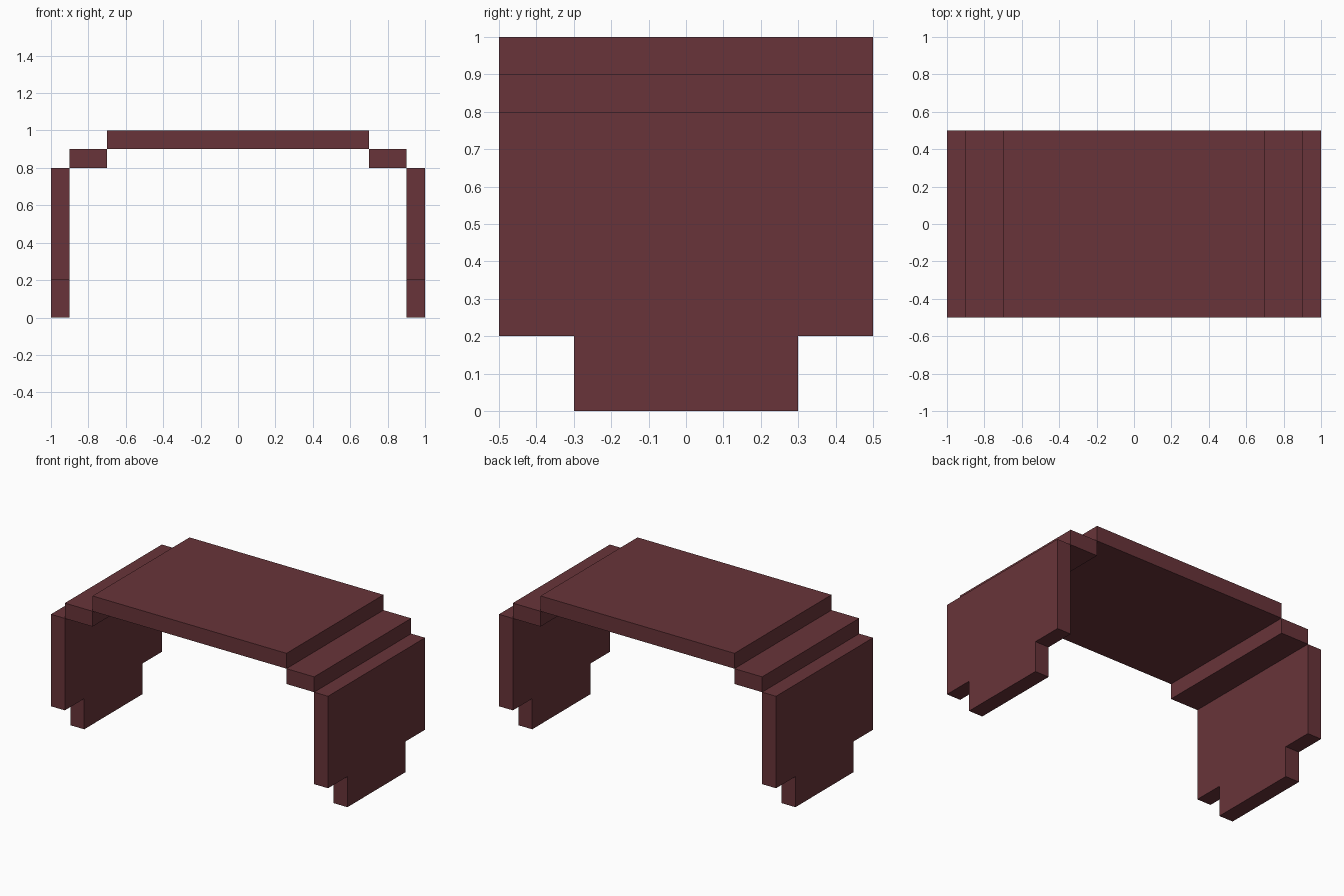
import bpy

if "Cube" in bpy.data.objects:
    bpy.data.objects.remove(bpy.data.objects["Cube"])

# One flat dark red-brown colour
maroon = bpy.data.materials.new("dark_maroon")
maroon.diffuse_color = (0.138, 0.034, 0.041, 1.0)
maroon.use_nodes = True
maroon.node_tree.nodes["Principled BSDF"].inputs["Base Color"].default_value = maroon.diffuse_color


def prism(name, outline, x0, x1):
    """Extrude a closed (y, z) outline from x0 to x1."""
    n = len(outline)
    verts = [(x, y, z) for x in (x0, x1) for y, z in outline]
    faces = [tuple(reversed(range(n))), tuple(range(n, 2 * n))]
    faces += [(i, (i + 1) % n, n + (i + 1) % n, n + i) for i in range(n)]
    mesh = bpy.data.meshes.new(name)
    mesh.from_pydata(verts, [], faces)
    mesh.materials.append(maroon)
    obj = bpy.data.objects.new(name, mesh)
    bpy.context.collection.objects.link(obj)
    return obj


def slab(z0, z1, half=0.5):
    return [(-half, z0), (half, z0), (half, z1), (-half, z1)]


# Side wall outline with a narrower foot
wall = [(-0.3, 0), (0.3, 0), (0.3, 0.2), (0.5, 0.2),
        (0.5, 0.8), (-0.5, 0.8), (-0.5, 0.2), (-0.3, 0.2)]

# Top plate
prism("top_plate", slab(0.9, 1.0), -0.7, 0.7)

# Stepped shoulders and side walls on both sides
for side, s in (("left", -1), ("right", 1)):
    prism(side + "_shoulder", slab(0.8, 0.9), *sorted((s * 0.7, s * 0.9)))
    prism(side + "_wall", wall, *sorted((s * 0.9, s * 1.0)))
